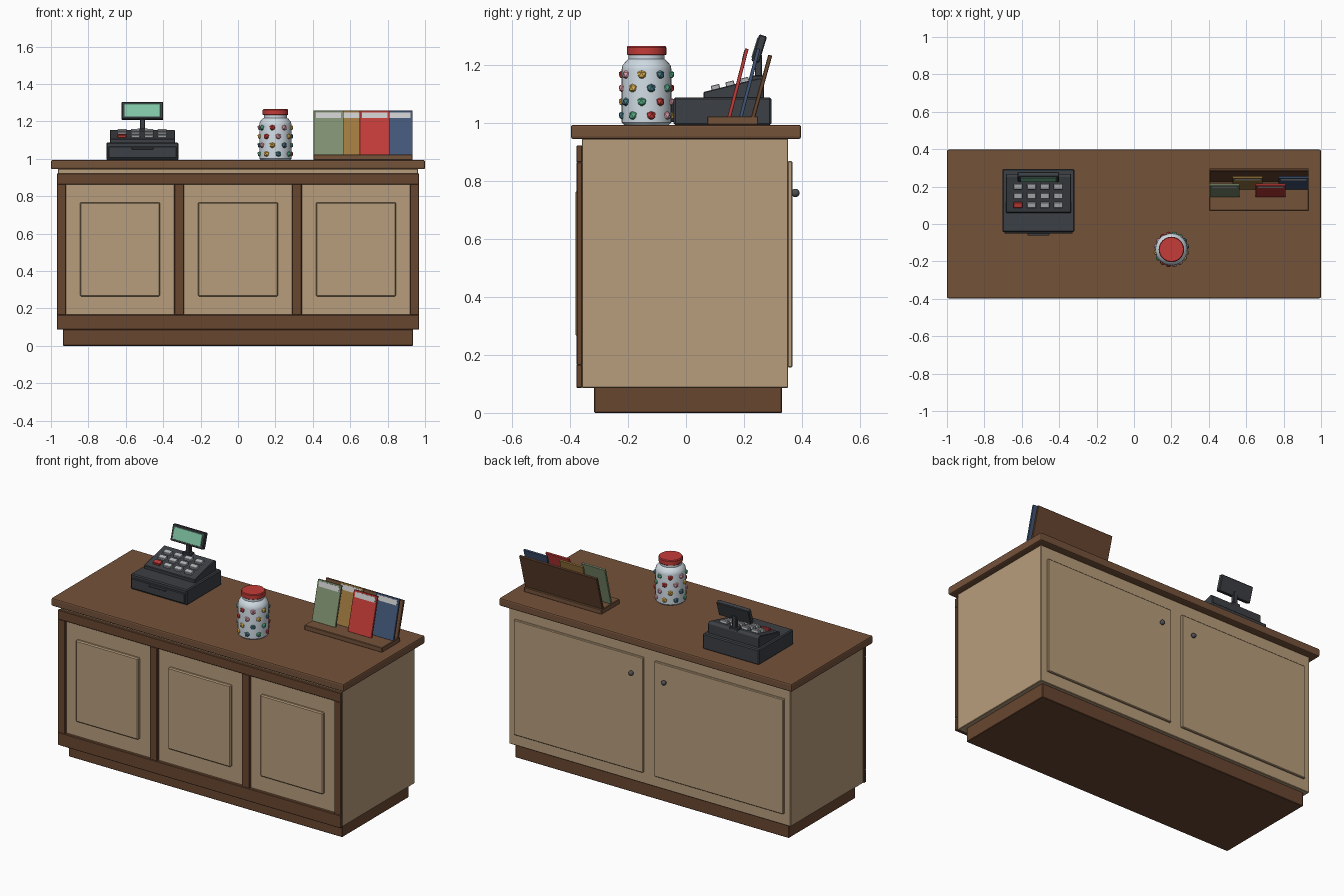
import bpy, bmesh, math
from mathutils import Matrix

if "Cube" in bpy.data.objects:
    bpy.data.objects.remove(bpy.data.objects["Cube"])

TOP = 0.993  # height of the worktop surface


def mat(name, r, g, b):
    m = bpy.data.materials.new(name)
    m.diffuse_color = (r, g, b, 1)
    m.use_nodes = True
    m.node_tree.nodes["Principled BSDF"].inputs["Base Color"].default_value = m.diffuse_color
    return m


WOOD = mat("wood", 0.175, 0.085, 0.042)
DARK_WOOD = mat("dark_wood", 0.14, 0.062, 0.03)
TAN = mat("tan", 0.48, 0.34, 0.20)
CHARCOAL = mat("charcoal", 0.045, 0.05, 0.058)
KEY = mat("key_grey", 0.45, 0.46, 0.48)
SCREEN = mat("screen_green", 0.22, 0.56, 0.37)
RED = mat("red", 0.55, 0.045, 0.04)
GLASS = mat("pale_glass", 0.62, 0.70, 0.76)
PAPER = mat("paper", 0.62, 0.64, 0.62)
METAL = mat("dark_metal", 0.08, 0.08, 0.09)
GREEN = mat("sage", 0.22, 0.29, 0.17)
OCHRE = mat("ochre", 0.36, 0.20, 0.05)
BLUE = mat("navy", 0.055, 0.095, 0.19)
CANDY = [RED, mat("candy_yellow", 0.75, 0.45, 0.08), mat("candy_green", 0.1, 0.45, 0.25),
         mat("candy_pink", 0.75, 0.35, 0.42), mat("candy_teal", 0.06, 0.19, 0.23)]


def finish(bm, name, material, smooth=False):
    bmesh.ops.recalc_face_normals(bm, faces=bm.faces)
    me = bpy.data.meshes.new(name)
    bm.to_mesh(me)
    bm.free()
    ob = bpy.data.objects.new(name, me)
    bpy.context.collection.objects.link(ob)
    me.materials.append(material)
    if smooth:
        me.shade_smooth()
        me.set_sharp_from_angle(angle=math.radians(35))
    return ob


def bevel(ob, width, segments=1):
    if width:
        b = ob.modifiers.new("bevel", "BEVEL")
        b.width, b.segments = width, segments


def box(name, x, y, z, material, bev=0.003, segments=1):
    """Box from (min, max) ranges on each axis."""
    bm = bmesh.new()
    bmesh.ops.create_cube(bm, size=1)
    for v in bm.verts:
        v.co = [(a + b) / 2 + c * (b - a) for (a, b), c in zip((x, y, z), v.co)]
    ob = finish(bm, name, material)
    bevel(ob, bev, segments)
    return ob


def tilted(name, origin, angle, x, y, z, material, bev=0.002):
    """Box in a local frame at origin, turned about the x axis."""
    ob = box(name, x, y, z, material, bev)
    ob.location = origin
    ob.rotation_euler.x = angle
    return ob


def lathe(name, profile, loc, material, steps=32):
    bm = bmesh.new()
    vs = [bm.verts.new((r, 0, z)) for r, z in profile]
    es = [bm.edges.new(p) for p in zip(vs, vs[1:])]
    bmesh.ops.spin(bm, geom=vs + es, cent=(0, 0, 0), axis=(0, 0, 1),
                   angle=math.tau, steps=steps, use_duplicate=False)
    bmesh.ops.remove_doubles(bm, verts=bm.verts, dist=1e-5)
    ob = finish(bm, name, material, True)
    ob.location = loc
    return ob


# Cabinet
box("plinth", (-0.935, 0.935), (-0.317, 0.331), (0, 0.088), DARK_WOOD)
box("cabinet_body", (-0.962, 0.962), (-0.359, 0.352), (0.086, 0.946), TAN)
box("worktop", (-1, 1), (-0.397, 0.397), (0.944, TOP), WOOD, 0.008, 2)

# Front frame and raised panels
box("top_rail", (-0.968, 0.968), (-0.378, -0.357), (0.863, 0.922), DARK_WOOD)
box("bottom_rail", (-0.968, 0.968), (-0.378, -0.357), (0.086, 0.166), DARK_WOOD)
for i, (a, b) in enumerate([(-0.968, -0.92), (-0.341, -0.289), (0.289, 0.341), (0.92, 0.968)]):
    box(f"stile_{i + 1}", (a, b), (-0.377, -0.357), (0.164, 0.865), DARK_WOOD)
for i, x in enumerate((-0.631, 0, 0.631)):
    box(f"front_panel_{i + 1}", (x - 0.214, x + 0.214), (-0.38, -0.357), (0.263, 0.767), TAN, 0.006)

# Back doors with knobs
for side, s in (("left", -1), ("right", 1)):
    box(f"back_door_{side}", sorted((s * 0.038, s * 0.922)), (0.35, 0.367), (0.156, 0.868), TAN, 0.004)
    bm = bmesh.new()
    bmesh.ops.create_uvsphere(bm, u_segments=16, v_segments=10, radius=0.0145)
    finish(bm, f"door_knob_{side}", METAL, True).location = (s * 0.112, 0.377, 0.758)

# Cash register base and drawer
CX = -0.511
box("register_base", (CX - 0.193, CX + 0.193), (-0.043, 0.294), (TOP - 0.001, 1.087), CHARCOAL, 0.006)
box("register_drawer", (CX - 0.182, CX + 0.182), (-0.052, -0.04), (1.003, 1.065), CHARCOAL)
box("drawer_handle", (CX - 0.058, CX + 0.058), (-0.062, -0.05), (1.05, 1.059), METAL, 0.002)

# Sloped keypad housing
bm = bmesh.new()
prof = [(0.06, 1.084), (0.06, 1.106), (0.254, 1.154), (0.268, 1.145), (0.268, 1.084)]
f = bm.faces.new([bm.verts.new((CX - 0.174, y, z)) for y, z in prof])
ext = bmesh.ops.extrude_face_region(bm, geom=[f])["geom"]
bmesh.ops.translate(bm, verts=[v for v in ext if isinstance(v, bmesh.types.BMVert)], vec=(0.348, 0, 0))
bevel(finish(bm, "keypad_housing", CHARCOAL), 0.003)

# Keys
slope = math.atan2(0.048, 0.194)
for r, y in enumerate((0.103, 0.153, 0.203)):
    for c in range(4):
        x = CX - 0.109 + c * 0.0715
        z = 1.106 + (y - 0.06) * math.tan(slope)
        tilted(f"key_{r + 1}_{c + 1}", (x, y, z), slope, (-0.024, 0.024), (-0.015, 0.015),
               (-0.004, 0.014), RED if r == c == 0 else KEY)

# Customer display on its stem
box("display_stem", (CX - 0.014, CX + 0.014), (0.237, 0.262), (1.14, 1.235), CHARCOAL)
box("stem_collar", (CX - 0.028, CX + 0.028), (0.226, 0.266), (1.14, 1.162), CHARCOAL)
tilt = math.radians(-17)
origin = (CX, 0.252, 1.255)
tilted("display_case", origin, tilt, (-0.111, 0.111), (-0.014, 0.014), (-0.048, 0.048), CHARCOAL, 0.004)
tilted("display_screen", origin, tilt, (-0.096, 0.096), (-0.017, -0.01), (-0.036, 0.036), SCREEN, 0.001)

# Sweet jar with lid
JX, JY = 0.2, -0.136
lathe("jar", [(0, 0), (0.078, 0), (0.086, 0.008), (0.086, 0.19), (0.083, 0.205), (0.068, 0.222),
              (0.062, 0.226), (0.062, 0.242), (0, 0.242)], (JX, JY, TOP), GLASS)
lathe("jar_lid", [(0, 0), (0.065, 0), (0.068, 0.003), (0.068, 0.027), (0.064, 0.032), (0, 0.032)],
      (JX, JY, 1.233), RED)
for row in range(4):
    for k in range(8):
        a = math.radians(45 * k + (11 if row % 2 == 0 else -11))
        bm = bmesh.new()
        bmesh.ops.create_icosphere(bm, subdivisions=1, radius=0.0175)
        bmesh.ops.rotate(bm, verts=bm.verts, matrix=Matrix.Rotation(a, 3, "Z"))
        ob = finish(bm, f"sweet_{row + 1}_{k + 1}", CANDY[(k * 3 + row * 2 + k // 5) % 5])
        ob.location = (JX + 0.081 * math.cos(a), JY + 0.081 * math.sin(a), 1.025 + row * 0.047)

# Leaflet rack
box("rack_base", (0.403, 0.934), (0.072, 0.249), (TOP - 0.001, 1.022), WOOD)
lean = math.radians(-15.5)
tilted("rack_back", (0.6685, 0.23, 1.015), lean, (-0.2655, 0.2655), (-0.007, 0.007), (0, 0.226), DARK_WOOD)

# Leaflets, alternating in depth, each with a pale header strip
lean = math.radians(-14.5)
for i, m in enumerate((GREEN, OCHRE, RED, BLUE)):
    o = (0.484 + i * 0.123, 0.149 + 0.04 * (i % 2), 1.02)
    tilted(f"leaflet_{i + 1}", o, lean, (-0.08, 0.08), (-0.006, 0.006), (0, 0.243), m, 0.001)
    tilted(f"leaflet_header_{i + 1}", o, lean, (-0.068, 0.068), (-0.0075, 0), (0.203, 0.234), PAPER, 0)
